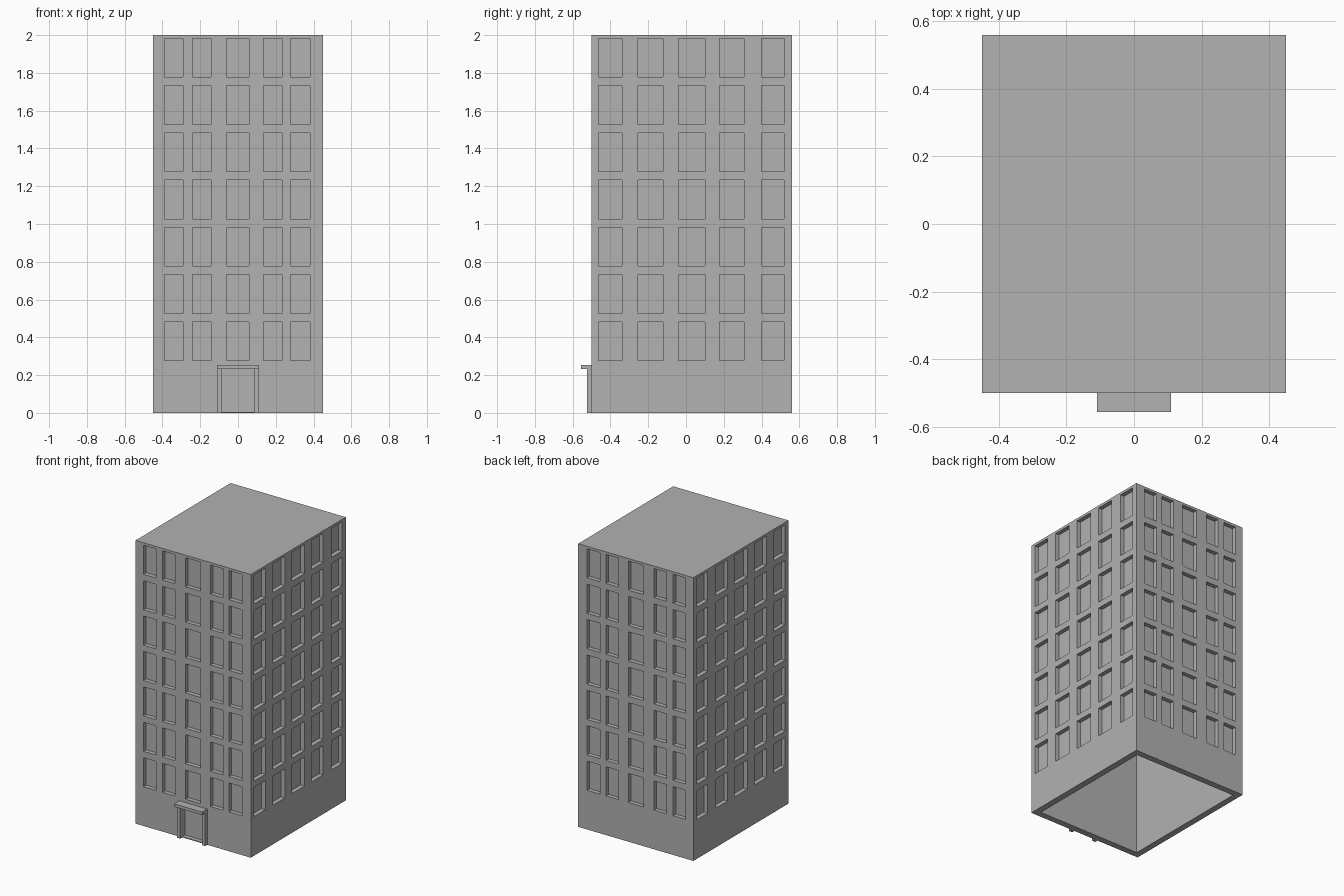
import bpy

if "Cube" in bpy.data.objects:
    bpy.data.objects.remove(bpy.data.objects["Cube"])

mat = bpy.data.materials.new("plain grey")
mat.diffuse_color = (0.445, 0.445, 0.445, 1)
mat.use_nodes = True
mat.node_tree.nodes["Principled BSDF"].inputs["Base Color"].default_value = mat.diffuse_color


def box(name, x, y, z):
    """Axis-aligned box from (min, max) ranges."""
    bpy.ops.mesh.primitive_cube_add(size=1, location=[sum(r) / 2 for r in (x, y, z)])
    ob = bpy.context.object
    ob.name = name
    ob.scale = [r[1] - r[0] for r in (x, y, z)]
    bpy.ops.object.transform_apply(location=True, rotation=False, scale=True)
    ob.data.materials.append(mat)
    return ob


X0, X1, Y0, Y1 = -0.45, 0.45, -0.50, 0.56
WALL, DEPTH, OUT = 0.045, 0.03, 0.05

# main tower, hollow and open at the base
tower = box("tower", (X0, X1), (Y0, Y1), (0, 2))
cutters = [box("cavity", (X0 + WALL, X1 - WALL), (Y0 + WALL, Y1 - WALL), (-0.1, 2 - WALL))]

# window recesses: seven floors, five columns on each side
cols_x = [(-0.389, -0.292), (-0.241, -0.142), (-0.06, 0.059), (0.135, 0.234), (0.279, 0.382)]
cols_y = [(-0.464, -0.338), (-0.254, -0.121), (-0.041, 0.10), (0.178, 0.307), (0.40, 0.519)]
for floor in range(7):
    z = (0.277 + 0.25 * floor, 0.482 + 0.25 * floor)
    for c in cols_x:
        cutters.append(box("cut", c, (Y0 - OUT, Y0 + DEPTH), z))
        cutters.append(box("cut", c, (Y1 - DEPTH, Y1 + OUT), z))
    for c in cols_y:
        cutters.append(box("cut", (X0 - OUT, X0 + DEPTH), c, z))
        cutters.append(box("cut", (X1 - DEPTH, X1 + OUT), c, z))

# doorway recess
cutters.append(box("cut", (-0.085, 0.085), (Y0 - OUT, Y0 + DEPTH), (0.006, 0.232)))

# join the cutters and carve the tower
bpy.ops.object.select_all(action='DESELECT')
for c in cutters:
    c.select_set(True)
bpy.context.view_layer.objects.active = cutters[0]
bpy.ops.object.join()
cutter = bpy.context.object
mod = tower.modifiers.new("carve", 'BOOLEAN')
mod.operation = 'DIFFERENCE'
mod.solver = 'EXACT'
mod.object = cutter
bpy.ops.object.select_all(action='DESELECT')
tower.select_set(True)
bpy.context.view_layer.objects.active = tower
bpy.ops.object.modifier_apply(modifier=mod.name)
bpy.data.objects.remove(cutter)

# door posts and canopy
box("left_door_post", (-0.11, -0.085), (-0.523, Y0), (0, 0.232))
box("right_door_post", (0.085, 0.11), (-0.523, Y0), (0, 0.232))
box("door_canopy", (-0.11, 0.11), (-0.557, Y0), (0.232, 0.253))
